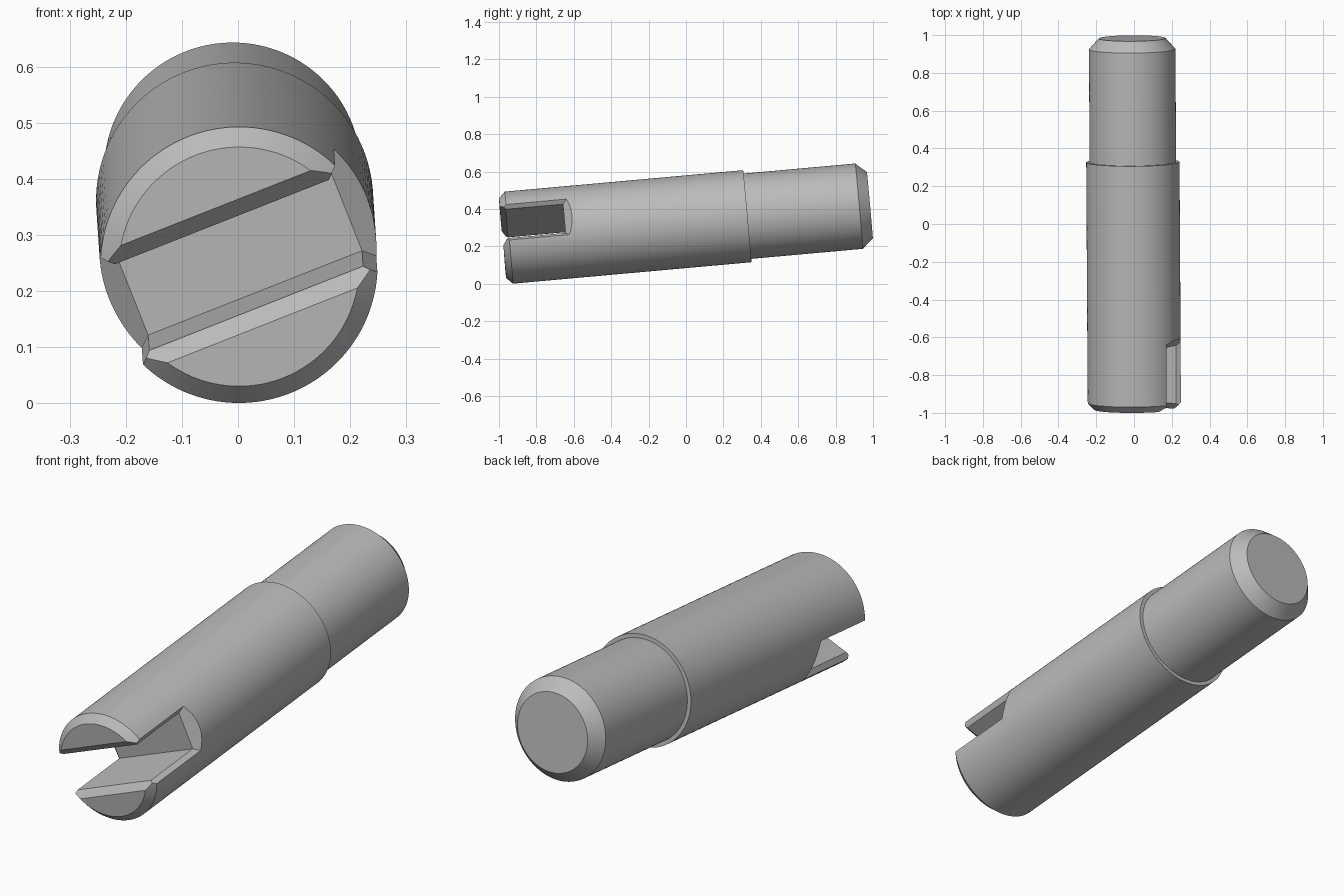
import bpy, bmesh, math
from mathutils import Matrix, Vector

cube = bpy.data.objects.get("Cube")
if cube:
    bpy.data.objects.remove(cube, do_unlink=True)

# Main dimensions, measured along the pin's axis from its slotted end
SLOT_HALF, SLOT_END, BEVEL, BEVEL_IN = 0.083, 0.337, 0.03, 0.205
FLARE = 0.1
PROFILE = [(0, 0), (0.214, 0), (0.247, 0.034), (0.247, 1.314),
           (0.229, 1.314), (0.229, 1.914), (0.177, 1.972), (0, 1.972)]

steel = bpy.data.materials.new("grey_steel")
steel.use_nodes = True
colour = (0.5, 0.5, 0.5, 1)
steel.diffuse_color = colour
steel.node_tree.nodes["Principled BSDF"].inputs["Base Color"].default_value = colour


def make_object(name, bm):
    bmesh.ops.recalc_face_normals(bm, faces=bm.faces)
    mesh = bpy.data.meshes.new(name)
    bm.to_mesh(mesh)
    bm.free()
    mesh.materials.append(steel)
    obj = bpy.data.objects.new(name, mesh)
    bpy.context.collection.objects.link(obj)
    return obj


def make_cutter(name, place):
    """Cube whose corners (each -1 or 1) are moved by a rule."""
    bm = bmesh.new()
    bmesh.ops.create_cube(bm, size=2)
    for v in bm.verts:
        v.co = place(*v.co)
    obj = make_object(name, bm)
    obj.hide_render = True
    return obj


# Stepped pin with chamfered ends, turned around the y axis
bm = bmesh.new()
points = [bm.verts.new((r, y, 0)) for r, y in PROFILE]
edges = [bm.edges.new(pair) for pair in zip(points, points[1:])]
bmesh.ops.spin(bm, geom=points + edges, cent=(0, 0, 0), axis=(0, 1, 0),
               angle=math.tau, steps=128, use_duplicate=False)
bmesh.ops.remove_doubles(bm, verts=bm.verts, dist=0.0001)
bmesh.ops.dissolve_limit(bm, angle_limit=0.001, verts=bm.verts, edges=bm.edges)
pin = make_object("slotted_pin", bm)


# Slot through the front end, and the bevels along its rims
def slot(x, y, z):
    return Vector((x * 0.4, SLOT_END if y > 0 else -0.1, z * SLOT_HALF))


def front_bevel(x, y, z):
    wide = FLARE if y < 0 else 0
    return Vector((x * 0.4, BEVEL - wide, z * (SLOT_HALF + wide)))


def side_bevel(side):
    def place(x, y, z):
        wide = FLARE if x > 0 else 0
        return Vector((side * (BEVEL_IN + wide),
                       SLOT_END + wide if y > 0 else -0.1,
                       z * (SLOT_HALF + wide)))
    return place


cutters = [make_cutter("slot_cutter", slot),
           make_cutter("front_bevel_cutter", front_bevel),
           make_cutter("left_bevel_cutter", side_bevel(1)),
           make_cutter("right_bevel_cutter", side_bevel(-1))]
for cutter in cutters:
    mod = pin.modifiers.new(cutter.name, "BOOLEAN")
    mod.operation = "DIFFERENCE"
    mod.solver = "EXACT"
    mod.object = cutter

bpy.context.view_layer.objects.active = pin
pin.select_set(True)
for mod in list(pin.modifiers):
    bpy.ops.object.modifier_apply(modifier=mod.name)
for cutter in cutters:
    bpy.data.objects.remove(cutter, do_unlink=True)

# Lean the pin back and roll the slot
axis = Vector((-0.012, 1.964, 0.1765)).normalized()
across = axis.cross(Vector((0, 0, 1))).normalized()
up = across.cross(axis)
lean = Matrix((across, axis, up)).transposed().to_4x4()
roll = Matrix.Rotation(math.radians(-21.6), 4, "Y")
pin.data.transform(Matrix.Translation((0.002, -0.981, 0.2435)) @ lean @ roll)

bpy.ops.object.shade_smooth_by_angle(angle=math.radians(20))
